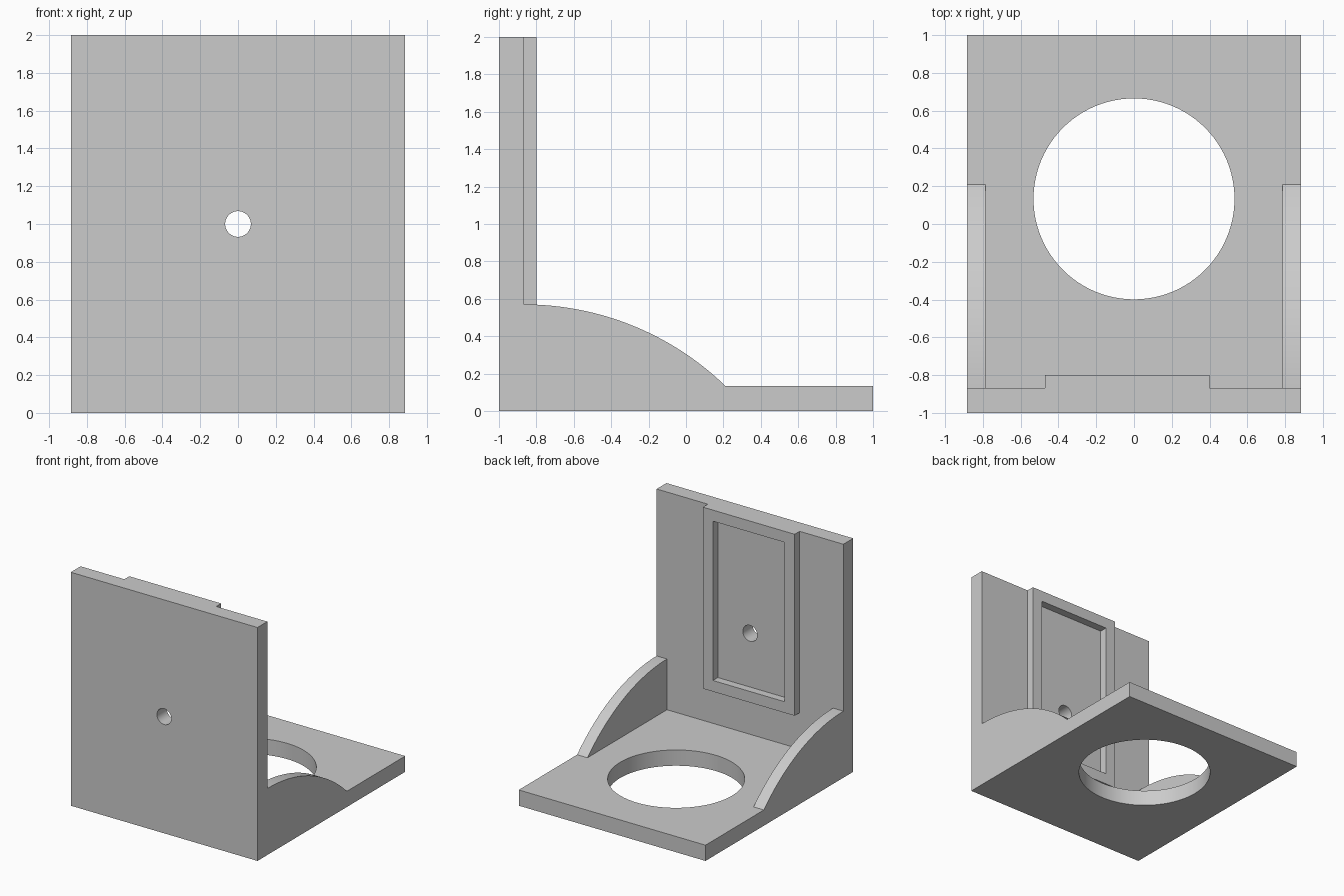
import bpy, bmesh, math
from mathutils import Matrix

cube = bpy.data.objects.get("Cube")
if cube:
    bpy.data.objects.remove(cube, do_unlink=True)

HALF_W = 0.885      # half width of the bracket
BASE_T = 0.135      # base thickness
WALL_Y = -0.867     # inner face of the upright wall
GUSSET_Z = 0.57     # gusset height at the wall
GUSSET_Y = 0.21     # where the gusset meets the base
GUSSET_IN = 0.787   # inner side of the gussets

grey = bpy.data.materials.new("plain_grey")
grey.use_nodes = True
colour = (0.6, 0.6, 0.6, 1)
grey.diffuse_color = colour
grey.node_tree.nodes["Principled BSDF"].inputs["Base Color"].default_value = colour


def finish(bm, name):
    bmesh.ops.recalc_face_normals(bm, faces=bm.faces)
    mesh = bpy.data.meshes.new(name)
    bm.to_mesh(mesh)
    bm.free()
    mesh.materials.append(grey)
    obj = bpy.data.objects.new(name, mesh)
    bpy.context.collection.objects.link(obj)
    return obj


def box(name, x0, x1, y0, y1, z0, z1):
    bm = bmesh.new()
    bmesh.ops.create_cube(bm, size=1)
    for v in bm.verts:
        v.co.x = x1 if v.co.x > 0 else x0
        v.co.y = y1 if v.co.y > 0 else y0
        v.co.z = z1 if v.co.z > 0 else z0
    return finish(bm, name)


def cylinder(name, radius, depth, centre, turn=0):
    bm = bmesh.new()
    matrix = Matrix.Translation(centre) @ Matrix.Rotation(turn, 4, "X")
    bmesh.ops.create_cone(bm, cap_ends=True, segments=96, radius1=radius,
                          radius2=radius, depth=depth, matrix=matrix)
    return finish(bm, name)


def combine(target, tool, operation):
    mod = target.modifiers.new(operation, "BOOLEAN")
    mod.operation = operation
    mod.solver = "EXACT"
    mod.object = tool
    bpy.context.view_layer.update()
    with bpy.context.temp_override(object=target, active_object=target):
        bpy.ops.object.modifier_apply(modifier=mod.name)
    bpy.data.objects.remove(tool, do_unlink=True)


# Side profile: base, curved gusset and upright wall
run, drop = GUSSET_Y - WALL_Y, GUSSET_Z - BASE_T
radius = (run ** 2 + drop ** 2) / (2 * drop)
sweep = math.asin(run / radius)
profile = [(-1, 0), (1, 0), (1, BASE_T)]
for i in range(33):
    a = sweep * (1 - i / 32)
    profile.append((WALL_Y + radius * math.sin(a),
                    GUSSET_Z - radius * (1 - math.cos(a))))
profile += [(WALL_Y, 2), (-1, 2)]

bm = bmesh.new()
face = bm.faces.new([bm.verts.new((-HALF_W, y, z)) for y, z in profile])
side = bmesh.ops.extrude_face_region(bm, geom=[face])["geom"]
bmesh.ops.translate(bm, vec=(2 * HALF_W, 0, 0),
                    verts=[g for g in side if isinstance(g, bmesh.types.BMVert)])
bracket = finish(bm, "bracket")

# Clear the middle so that only the two side gussets remain
combine(bracket, box("gusset_gap", -GUSSET_IN, GUSSET_IN, WALL_Y, 1.5, BASE_T, 2.5),
        "DIFFERENCE")

# Raised frame on the wall with a recessed pocket
combine(bracket, box("raised_frame", -0.47, 0.40, -0.93, -0.80, 0.445, 2), "UNION")
combine(bracket, box("pocket", -0.375, 0.305, WALL_Y, -0.7, 0.54, 1.905), "DIFFERENCE")

# Round openings in the base and the wall
combine(bracket, cylinder("base_hole", 0.532, 1, (0, 0.133, 0)), "DIFFERENCE")
combine(bracket, cylinder("wall_hole", 0.068, 1, (0, -1, 1), math.pi / 2), "DIFFERENCE")

# Smooth the curved faces, keep the corners sharp
bpy.ops.object.select_all(action="DESELECT")
bracket.select_set(True)
bpy.context.view_layer.objects.active = bracket
bpy.ops.object.shade_smooth_by_angle(angle=math.radians(30))
